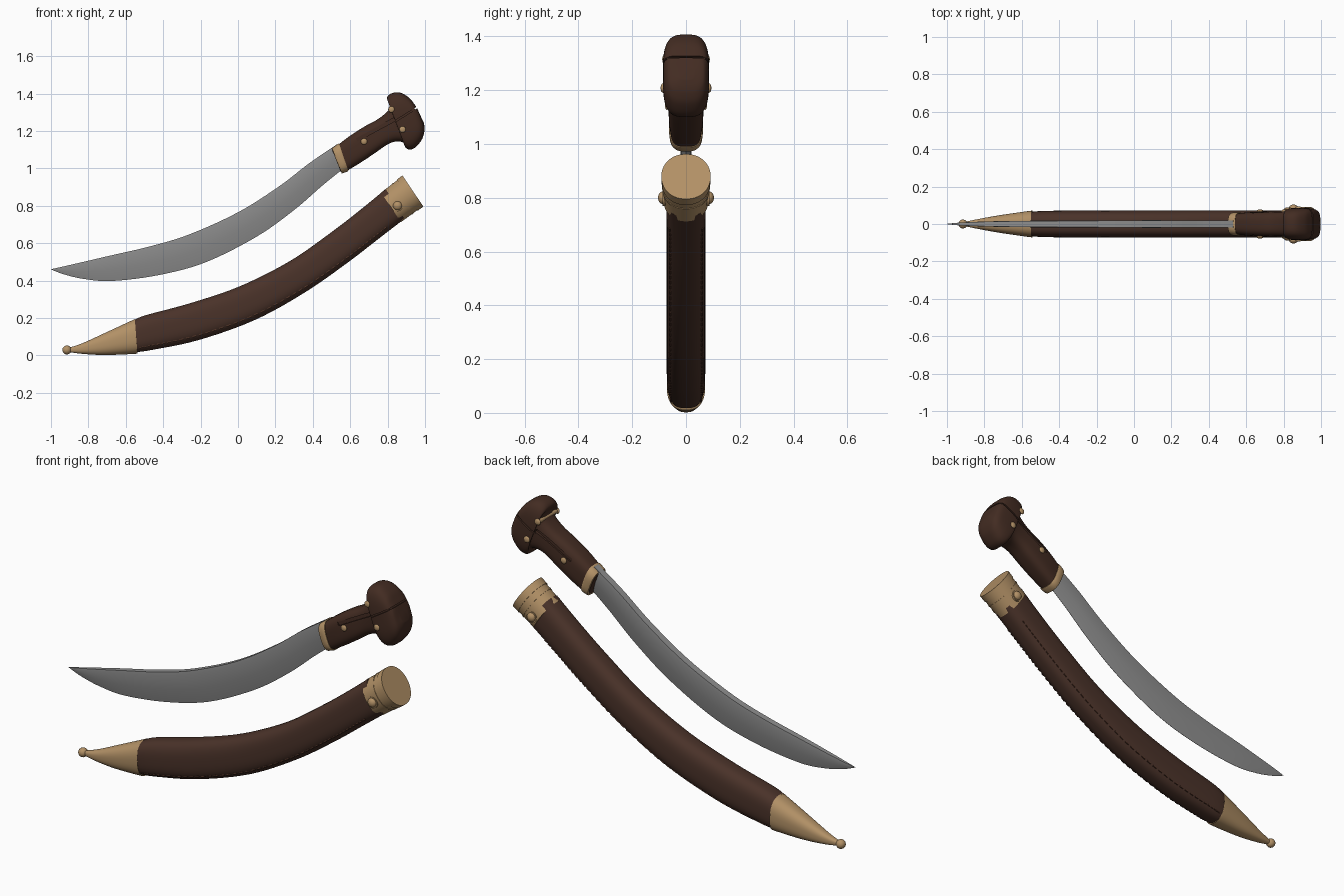
import bpy, bmesh, math
from mathutils import Vector, Matrix

if "Cube" in bpy.data.objects:
    bpy.data.objects.remove(bpy.data.objects["Cube"])


def material(name, rgb):
    m = bpy.data.materials.new(name)
    m.diffuse_color = (*rgb, 1)
    m.use_nodes = True
    m.node_tree.nodes["Principled BSDF"].inputs["Base Color"].default_value = m.diffuse_color
    return m


STEEL = material("grey steel", (0.27, 0.27, 0.27))
BRASS = material("aged brass", (0.45, 0.285, 0.135))
WOOD = material("dark wood", (0.056, 0.025, 0.016))
LEATHER = material("brown leather", (0.068, 0.032, 0.022))
THREAD = material("stitch thread", (0.095, 0.04, 0.024))


def smooth(ob, angle=35):
    bpy.ops.object.select_all(action='DESELECT')
    ob.select_set(True)
    bpy.context.view_layer.objects.active = ob
    bpy.ops.object.shade_smooth_by_angle(angle=math.radians(angle))


def finish(bm, name, mat, shade=True):
    bmesh.ops.recalc_face_normals(bm, faces=bm.faces)
    me = bpy.data.meshes.new(name)
    bm.to_mesh(me)
    bm.free()
    ob = bpy.data.objects.new(name, me)
    bpy.context.collection.objects.link(ob)
    me.materials.append(mat)
    if shade:
        smooth(ob)
    return ob


def superellipse(n, count=40):
    """Cross-section as (height, width) factors."""
    f = lambda v: math.copysign(abs(v) ** (2 / n), v)
    return [(f(math.cos(a)), f(math.sin(a)))
            for a in (2 * math.pi * (i + .5) / count for i in range(count))]


def refine(st, sub):
    """Catmull-Rom through stations (upper x, z, lower x, z, half width)."""
    out = []
    for i in range(len(st) - 1):
        p = [st[max(i - 1, 0)], st[i], st[i + 1], st[min(i + 2, len(st) - 1)]]
        for k in range(sub):
            t = k / sub
            out.append([.5 * (2 * b + (c - a) * t + (2 * a - 5 * b + 4 * c - d) * t * t
                              + (3 * b - a - 3 * c + d) * t ** 3)
                        for a, b, c, d in zip(*p)])
    return out + [list(st[-1])]


def point(s, h, w):
    k = (1 + h) / 2
    return Vector((s[2] + (s[0] - s[2]) * k, w * s[4], s[3] + (s[1] - s[3]) * k))


def loft(name, stations, section, mat, sub=6, shade=True):
    bm = bmesh.new()
    rings = [[bm.verts.new(point(s, h, w)) for h, w in section]
             for s in (refine(stations, sub) if sub > 1 else stations)]
    n = len(section)
    for a, b in zip(rings, rings[1:]):
        for i in range(n):
            bm.faces.new((a[i], a[(i + 1) % n], b[(i + 1) % n], b[i]))
    bm.faces.new(rings[0])
    bm.faces.new(rings[-1])
    return finish(bm, name, mat, shade)


def ball(name, loc, r, mat, squash=1):
    bm = bmesh.new()
    bmesh.ops.create_uvsphere(bm, u_segments=24, v_segments=14, radius=r,
                              matrix=Matrix.Translation(loc) @ Matrix.Diagonal((1, squash, 1, 1)))
    return finish(bm, name, mat)


def peg(name, x, z, r, half):
    """Cross pin along y."""
    bm = bmesh.new()
    bmesh.ops.create_cone(bm, cap_ends=True, segments=20, radius1=r, radius2=r, depth=2 * half,
                          matrix=Matrix.Translation((x, 0, z)) @ Matrix.Rotation(math.pi / 2, 4, 'X'))
    return finish(bm, name, BRASS)


# Blade: flat spine, cheeks, then a bevel down to the cutting edge
loft("blade", [
    (.53, 1.13, .575, 1.005, .02), (.505, 1.112, .553, .99, .02), (.38, 1.027, .45, .907, .02),
    (.22, .904, .30, .777, .02), (0, .765, .10, .635, .02), (-.26, .647, -.17, .499, .019),
    (-.47, .583, -.42, .43, .018), (-.69, .532, -.67, .398, .016), (-.84, .497, -.82, .408, .012),
    (-.94, .474, -.93, .433, .007), (-1, .461, -.998, .459, .001)],
    [(1, -.9), (1, .9), (.8, 1), (-.1, .85), (-1, .04), (-1, -.04), (-.1, -.85), (.8, -1)], STEEL)

# Ferrule with dark wooden face inside the collar
fer = loft("ferrule", [(.502, 1.108, .555, .972, .057), (.508, 1.112, .561, .974, .061),
                       (.534, 1.131, .586, .983, .063), (.54, 1.133, .590, .987, .060)],
           superellipse(3), BRASS, sub=1)
loft("ferrule_inner_face", [(.5035, 1.099, .5495, .981, .049), (.513, 1.10, .562, .981, .049)],
     superellipse(3), WOOD, sub=1)

# Handle with flared pommel
handle = loft("handle", [
    (.53, 1.122, .58, .985, .056), (.60, 1.175, .65, 1.027, .063), (.68, 1.226, .73, 1.08, .066),
    (.746, 1.262, .80, 1.128, .066), (.80, 1.305, .85, 1.144, .07), (.816, 1.337, .887, 1.136, .076),
    (.796, 1.374, .894, 1.113, .083), (.818, 1.40, .917, 1.10, .086), (.864, 1.406, .949, 1.112, .086),
    (.912, 1.38, .981, 1.15, .082), (.942, 1.345, .994, 1.185, .073), (.957, 1.322, .997, 1.212, .06),
    (.972, 1.29, .995, 1.24, .03)], superellipse(3.2), WOOD, sub=5, shade=False)

# Carved grooves on the cheeks and across the butt
cuts = [((.634, 1.152), (.837, 1.262), .085, .03, .018), ((.757, 1.200), (.99, 1.345), .105, .035, .008),
        ((.945, 1.318), (.99, 1.345), 0, .11, .008)]
for (x0, z0), (x1, z1), y, hy, thick in cuts:
    for side in ((-1, 1) if y else (1,)):
        bm = bmesh.new()
        mat = (Matrix.Translation(((x0 + x1) / 2, side * y, (z0 + z1) / 2))
               @ Matrix.Rotation(-math.atan2(z1 - z0, x1 - x0), 4, 'Y')
               @ Matrix.Diagonal((math.hypot(x1 - x0, z1 - z0), 2 * hy - .004, thick, 1)))
        bmesh.ops.create_cube(bm, size=1, matrix=mat)
        cutter = finish(bm, "groove_cutter", WOOD, False)
        cutter.hide_render = True
        mod = handle.modifiers.new("groove", 'BOOLEAN')
        mod.operation, mod.object, mod.solver = 'DIFFERENCE', cutter, 'EXACT'
        bpy.context.view_layer.objects.active = handle
        bpy.ops.object.modifier_apply(modifier=mod.name)
        bpy.data.objects.remove(cutter)
smooth(handle)

# Brass rivets through the handle
for i, (x, z, half) in enumerate([(.674, 1.144, .07), (.82, 1.315, .08), (.88, 1.208, .086)]):
    peg(f"rivet_{i}", x, z, .011, half)
    for s in (-1, 1):
        ball(f"rivet_head_{i}", (x, s * half, z), .017, BRASS, .5)

# Leather scabbard body
scab = [(-.575, .178, -.56, .016, .062), (-.50, .213, -.46, .029, .070), (-.26, .278, -.21, .082, .072),
        (.008, .369, .09, .189, .072), (.275, .503, .36, .338, .072), (.49, .652, .585, .495, .072),
        (.65, .775, .75, .622, .072), (.79, .89, .89, .73, .074)]
loft("scabbard_body", scab, superellipse(2.8), LEATHER)

# Stitched seam near the lower edge, both sides
bm = bmesh.new()
line = refine(scab, 8)[4:-5]
h = -.74
w = (1 - abs(h) ** 2.8) ** (1 / 2.8)
for side in (-1, 1):
    for a, b in zip(line, line[1:]):
        p, q = point(a, h, side * w), point(b, h, side * w)
        d = q - p
        rot = d.to_track_quat('X', 'Z').to_matrix().to_4x4()
        bmesh.ops.create_cube(bm, size=1, matrix=Matrix.Translation((p + q) / 2) @ rot
                              @ Matrix.Diagonal((d.length * .6, .006, .006, 1)))
finish(bm, "seam_stitches", THREAD, False)

# Brass tip with ball end
loft("scabbard_tip", [(-.557, .192, -.542, .012, .070), (-.565, .188, -.552, .008, .070),
                      (-.714, .119, -.71, .002, .048), (-.83, .066, -.83, .008, .027),
                      (-.91, .039, -.905, .018, .011)], superellipse(2.5), BRASS)
ball("tip_ball", (-.915, .0, .029), .024, BRASS)

# Brass throat: round sleeve with raised bands
START, END = (.764, .872, .872, .711, .085), (.88, .961, .99, .797, .09)


def sleeve(name, t0, t1, grow):
    def at(t):
        s = [a + (b - a) * t for a, b in zip(START, END)]
        cx, cz = (s[0] + s[2]) / 2, (s[1] + s[3]) / 2
        return [c + (v - c) * grow for v, c in zip(s, (cx, cz, cx, cz, 0))]
    loft(name, [at(t0), at(t1)], superellipse(2.1, 48), BRASS, sub=1)


sleeve("throat_sleeve", 0, .99, .985)
sleeve("throat_band", .5, .56, 1.01)
sleeve("throat_rim", .74, 1, 1.02)

# Side studs on the throat
peg("throat_stud_base", .853, .80, .03, .087)
for s in (-1, 1):
    ball("throat_stud", (.853, s * .085, .80), .024, BRASS, .8)
